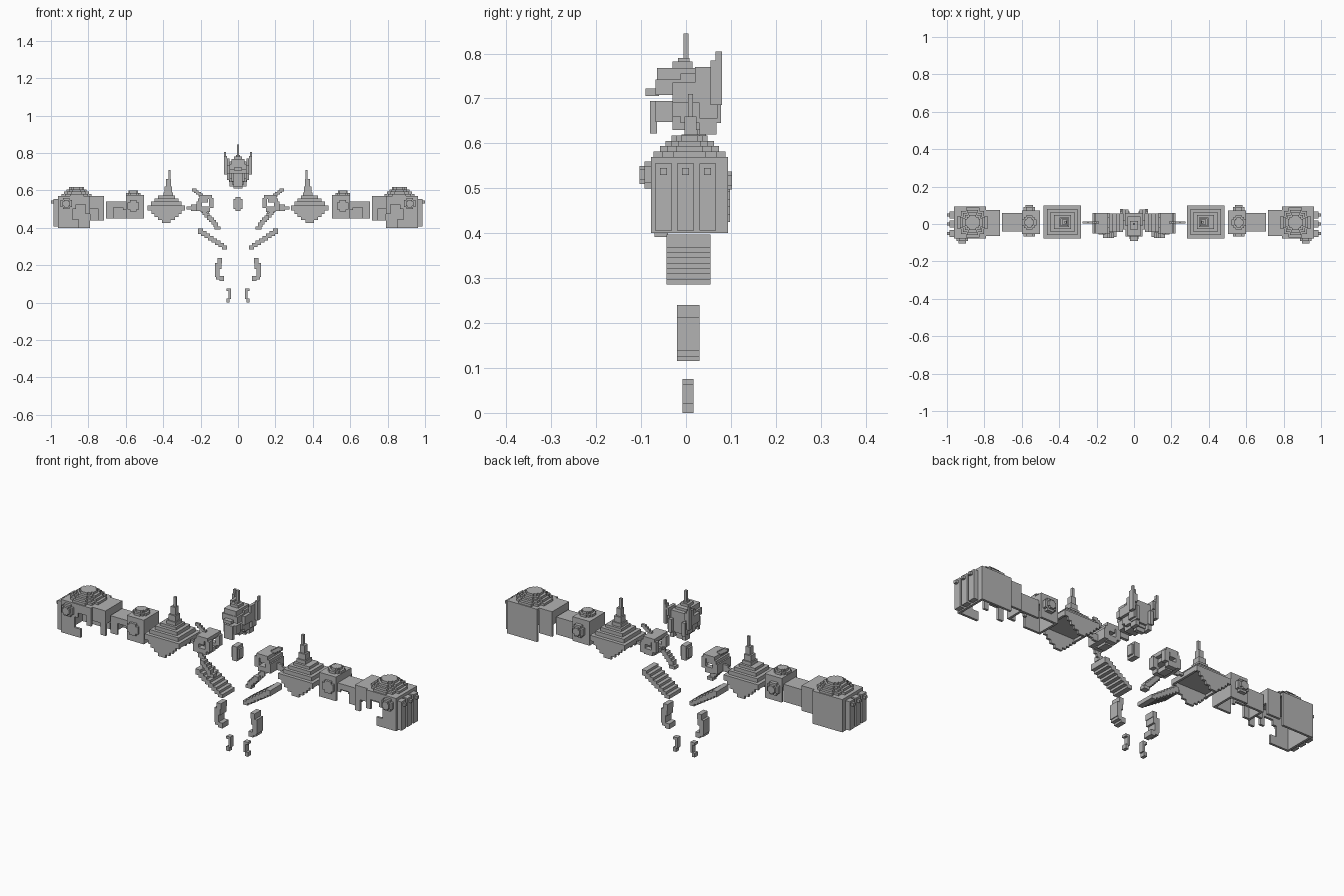
import bpy, bmesh

grey = bpy.data.materials.new("stone_grey")
grey.diffuse_color = (0.45, 0.45, 0.45, 1)


def build(name, boxes, mirror=True):
    """One object from axis-aligned blocks (x0, x1, y0, y1, z0, z1), optionally mirrored in x."""
    bm = bmesh.new()
    for x0, x1, y0, y1, z0, z1 in boxes:
        for s in ((1, -1) if mirror else (1,)):
            vs = bmesh.ops.create_cube(bm, size=1)["verts"]
            for v in vs:
                v.co = (s * ((x0 + x1) / 2 + v.co.x * (x1 - x0)),
                        (y0 + y1) / 2 + v.co.y * (y1 - y0),
                        (z0 + z1) / 2 + v.co.z * (z1 - z0))
    bmesh.ops.recalc_face_normals(bm, faces=bm.faces)
    me = bpy.data.meshes.new(name)
    bm.to_mesh(me)
    bm.free()
    me.materials.append(grey)
    ob = bpy.data.objects.new(name, me)
    bpy.context.collection.objects.link(ob)
    return ob


def sym(x, y, hx, hy, z0, z1):
    """Block centred on x, y with half sizes."""
    return (x - hx, x + hx, y - hy, y + hy, z0, z1)


def dome(x, y, z, step, radii):
    """Stepped round dome: every layer is a cross of blocks, giving clipped corners."""
    out = []
    for i, r in enumerate(radii):
        a, b = z + i * step, z + (i + 1) * step
        out += [sym(x, y, r, r * .45, a, b), sym(x, y, r * .45, r, a, b),
                sym(x, y, r * .76, r * .76, a, b)]
    return out


def stud(x, z, h, y0, y1):
    """Clipped-corner stud pointing along y."""
    return [(x - h, x + h, y0, y1, z - h * .6, z + h * .6),
            (x - h * .6, x + h * .6, y0, y1, z - h, z + h)]


T = 0.012  # wall thickness

# Gauntlet: hollow shell, open below, with a cut-away front
build("gauntlet", [
    (.79, .962, -.078, .093, .57 - T, .57),
    (.79, .962, .093 - T, .093, .40, .57),
    (.962 - T, .962, -.078, .093, .40, .57),
    (.716, .79, -.064, .075, .57 - T, .57),
    (.716, .79, .075 - T, .075, .44, .57),
    (.716, .716 + T, -.064, .075, .50, .57),
    (.716, .79, -.064, -.064 + T, .50, .57),
    (.716, .745, -.064, -.064 + T, .44, .50),
    (.79, .962, -.078, -.078 + T, .525, .57),
    (.885, .962, -.078, -.078 + T, .44, .525),
    (.865, .885, -.078, -.078 + T, .50, .525),
    (.85, .962, -.078, -.078 + T, .40, .445),
    (.79, .815, -.078, -.078 + T, .475, .525),
])
build("gauntlet_dome", dome(.863, .008, .57, .0118, (.08, .066, .054, .04)))
build("gauntlet_stud", stud(.918, .53, .03, -.092, -.076)
      + stud(.918, .53, .02, -.104, -.09))
build("knuckle_plates", [sym(.974, y, .013, .0185, .406, .555) for y in (-.05, -.001, .048)]
      + [sym(.993, y, .007, .008, .53, .545) for y in (-.05, -.001, .048)])

# Forearm: elbow shell and narrower wrist shell, with an arched gap in front
build("elbow", [
    (.503, .60, -.054, .072, .575 - T, .575),
    (.503, .60, .072 - T, .072, .45, .575),
    (.503, .60, -.054, -.054 + T, .45, .575),
    (.503, .503 + T, -.054, .072, .45, .575),
    (.60 - T, .60, -.054, .072, .525, .575),
])
build("wrist", [
    (.60, .705, -.04, .058, .54 - T, .54),
    (.60, .705, .058 - T, .058, .45, .54),
    (.60, .705, -.04, -.04 + T, .51, .54),
    (.665, .705, -.04, -.04 + T, .45, .51),
    (.60, .615, -.04, -.04 + T, .495, .51),
    (.705 - T, .705, -.04, .058, .45, .54),
])
build("elbow_studs", stud(.56, .517, .031, -.066, -.05) + stud(.56, .517, .031, .07, .09)
      + stud(.56, .517, .02, .088, .102) + dome(.56, .008, .575, .0118, (.038, .026)))

# Shoulder guard: stepped roof, spire, and triangular skirts front and back
cx, cy = .383, .01
guard = [sym(cx, cy, .1, .088, .52 - T, .52),
         sym(cx, cy, .082, .07, .52, .54),
         sym(cx, cy, .064, .054, .54, .558),
         sym(cx, cy, .046, .038, .558, .572)]
for y in (cy - .088 + T / 2, cy + .088 - T / 2):
    for i, h in enumerate((.1, .08, .064, .045, .022)):
        guard.append(sym(cx, y, h, T / 2, .508 - .0165 * (i + 1), .508 - .0165 * i))
for x in (cx - .1 + T / 2, cx + .1 - T / 2):
    guard.append(sym(x, cy, T / 2, .088, .495, .52))
build("shoulder_guard", guard)
build("shoulder_spire", [sym(.373, cy, .026, .026, .572, .59),
                         sym(.373, cy, .02, .02, .59, .62),
                         sym(.371, cy, .013, .013, .62, .66),
                         sym(.366, cy, .006, .006, .66, .71)])

# Chest sides: curled shell with thin fin and winglet
build("chest_shell", [
    (.14, .205, -.05, .06, .555, .575),
    (.16, .215, -.05, .06, .535, .557),
    (.193, .222, -.05, .06, .49, .54),
    (.15, .20, -.05, -.02, .485, .515),
    (.13, .155, -.05, -.02, .505, .56),
    (.15, .20, .035, .06, .485, .515),
    (.13, .155, .035, .06, .505, .56),
    (.155, .195, -.02, .035, .478, .50),
])
build("chest_fin", [(.175 + i * .0118, .20 + i * .0118, .002, .014,
                     .56 + i * .0085, .575 + i * .0085) for i in range(5)]
      + [(.215, .25, .002, .014, .49, .525), (.24, .275, .002, .014, .498, .513)])

# Front ribs curving down towards the middle
build("rib", [(.165 - i * .0118, .19 - i * .0118, -.075 + (i < 2) * .02, -.045,
               .468 - i * .0125, .492 - i * .0125) for i in range(6)]
      + [(.093, .125, -.07, -.04, .392, .408)])

# Hip plates: wide stepped slabs
build("hip_plate", [(.187 - i * .0185, .215 - i * .0185, -.043, .055,
                     .368 - i * .0118, .397 - i * .0132) for i in range(8)])

# Belly gem
build("belly_gem", [(-.014, .014, -.03, .02, .49, .565),
                    (-.023, .023, -.022, .012, .502, .553)], mirror=False)

# Legs and feet
build("thigh", [(.085, .11, -.02, .03, .21, .24),
                (.098, .122, -.02, .03, .138, .212),
                (.088, .10, -.02, .03, .18, .215),
                (.075, .118, -.02, .03, .125, .142),
                (.075, .10, -.02, .03, .115, .127)])
build("foot", [(.038, .062, -.008, .017, .062, .075),
               (.038, .05, -.008, .017, .02, .064),
               (.045, .062, -.008, .017, 0, .022)])

# Head: skull, helmet brow, face mask below the visor slot, crest and ears
build("skull", [(-.045, .045, -.012, .06, .645, .755),
                (-.03, .03, -.03, .05, .63, .69),
                (-.024, .024, .025, .045, .61, .65)], mirror=False)
build("helmet", [(-.045, .045, -.068, .05, .708, .742),
                 (-.035, .035, -.065, .04, .742, .768),
                 (-.022, .022, -.09, -.06, .706, .722),
                 (-.022, .022, -.03, .015, .768, .782)], mirror=False)
build("crest", [(-.01, .01, -.018, .008, .78, .79),
                (-.006, .006, -.006, .006, .79, .845)], mirror=False)
build("face_mask", [(-.025, .025, -.08, -.065, .622, .694),
                    (-.036, .036, -.068, -.03, .648, .694),
                    (-.045, .045, -.03, -.008, .66, .694)], mirror=False)
build("ear", [(.045, .06, -.03, .07, .69, .735),
              (.045, .058, .03, .07, .655, .70),
              (.045, .06, .02, .078, .73, .77),
              (.058, .074, .055, .08, .685, .76),
              (.06, .074, .055, .08, .76, .785),
              (.064, .074, .066, .08, .78, .805),
              (.03, .048, .035, .078, .645, .715),
              (.025, .045, .03, .068, .62, .65)])
